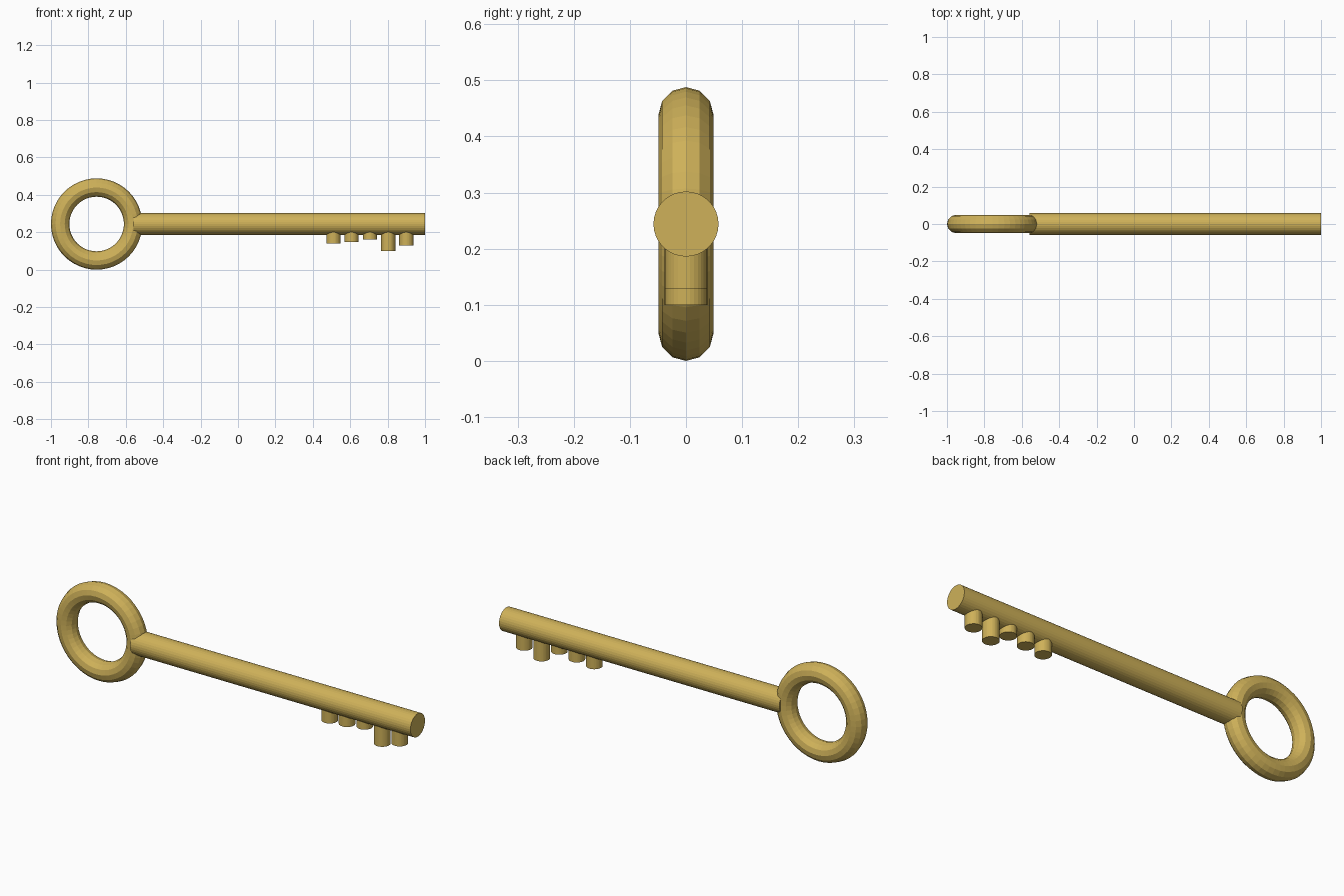
import bpy
from math import pi

if "Cube" in bpy.data.objects:
    bpy.data.objects.remove(bpy.data.objects["Cube"])

brass = bpy.data.materials.new("brass")
brass.diffuse_color = (0.62, 0.44, 0.10, 1)
brass.use_nodes = True
brass.node_tree.nodes["Principled BSDF"].inputs["Base Color"].default_value = brass.diffuse_color
AXIS_Z = 0.244


def finish(name):
    obj = bpy.context.object
    obj.name = name
    obj.data.materials.append(brass)


def cylinder(name, radius, length, location, rotation=(0, 0, 0)):
    bpy.ops.mesh.primitive_cylinder_add(vertices=32, radius=radius, depth=length,
                                        location=location, rotation=rotation)
    finish(name)


# Ring handle
bpy.ops.mesh.primitive_torus_add(major_radius=0.195, minor_radius=0.049,
                                 major_segments=48, minor_segments=12,
                                 location=(-0.756, 0, AXIS_Z), rotation=(pi / 2, 0, 0))
finish("ring_handle")

# Shaft running from the ring to the tip
x0, x1 = -0.56, 1.0
cylinder("shaft", 0.058, x1 - x0, ((x0 + x1) / 2, 0, AXIS_Z), (0, pi / 2, 0))

# Round teeth of varying length, rooted inside the shaft
teeth = [(0.51, 0.139), (0.607, 0.147), (0.705, 0.16), (0.803, 0.10), (0.9, 0.128)]
for i, (x, bottom) in enumerate(teeth, 1):
    cylinder(f"tooth_{i}", 0.038, AXIS_Z - bottom, (x, 0, (AXIS_Z + bottom) / 2))
